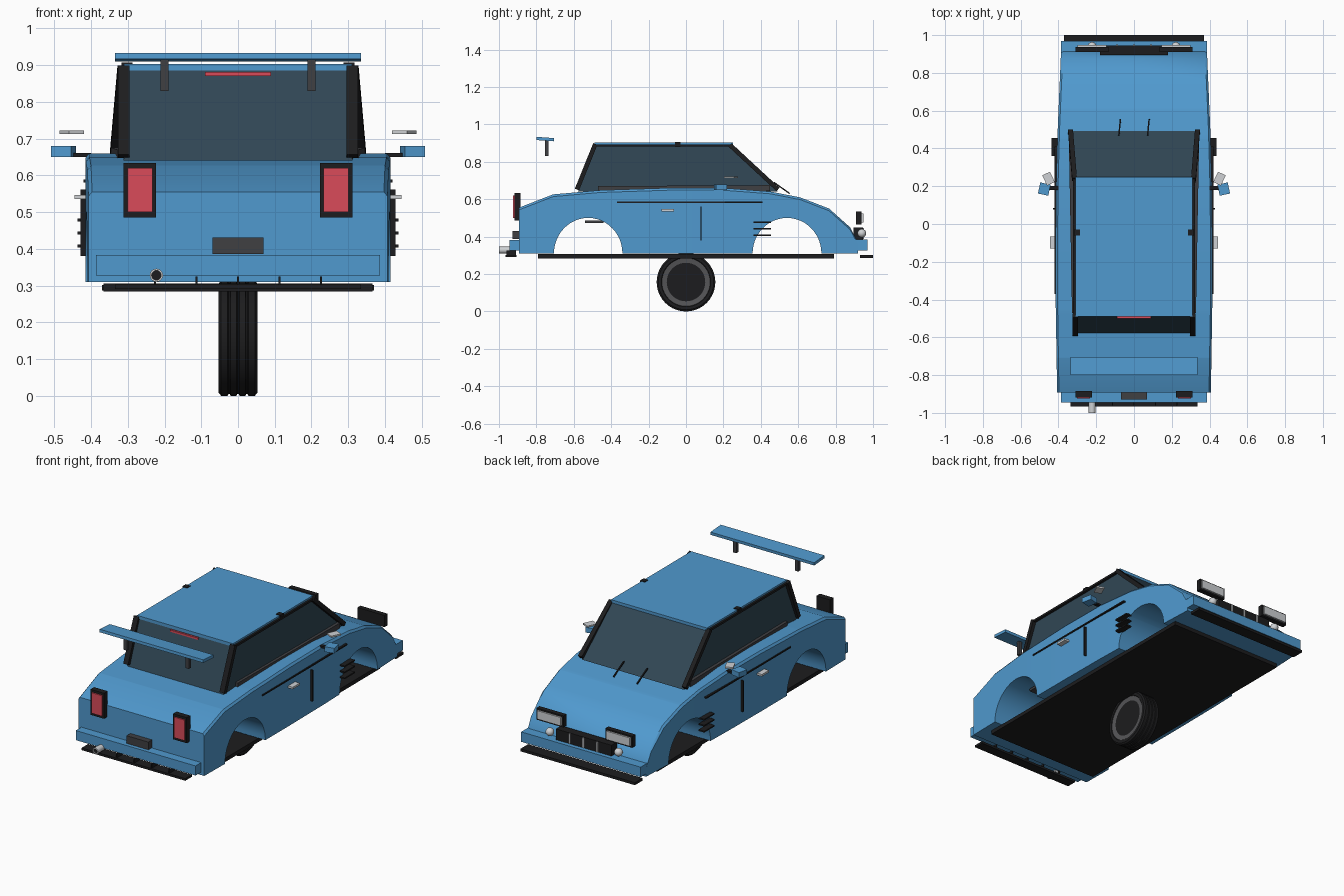
import bpy, bmesh
from math import cos, sin, pi, radians
from mathutils import Vector, Matrix

if "Cube" in bpy.data.objects:
    bpy.data.objects.remove(bpy.data.objects["Cube"])


def material(name, rgb):
    m = bpy.data.materials.new(name)
    m.diffuse_color = (*rgb, 1)
    m.use_nodes = True
    m.node_tree.nodes["Principled BSDF"].inputs["Base Color"].default_value = m.diffuse_color
    return m


BLUE = material("blue_paint", (0.08, 0.32, 0.62))
GLASS = material("tinted_glass", (0.03, 0.062, 0.09))
BLACK = material("black_trim", (0.012, 0.012, 0.013))
DARK = material("dark_grey", (0.05, 0.05, 0.055))
RIM = material("rim_grey", (0.09, 0.09, 0.095))
RED = material("red_lens", (0.7, 0.07, 0.1))
CHROME = material("chrome", (0.62, 0.64, 0.66))


def finish(name, bm, mat, smooth=False):
    bmesh.ops.recalc_face_normals(bm, faces=bm.faces)
    me = bpy.data.meshes.new(name)
    bm.to_mesh(me)
    bm.free()
    me.materials.append(mat)
    ob = bpy.data.objects.new(name, me)
    bpy.context.collection.objects.link(ob)
    if smooth:
        bpy.context.view_layer.objects.active = ob
        ob.select_set(True)
        bpy.ops.object.shade_smooth_by_angle(angle=radians(30))
        ob.select_set(False)
    return ob


def box(name, x, y, z, mat, rot=None):
    lo, hi = Vector((x[0], y[0], z[0])), Vector((x[1], y[1], z[1]))
    bm = bmesh.new()
    bmesh.ops.create_cube(bm, size=1)
    r = rot.to_4x4() if rot else Matrix()
    bm.transform(Matrix.Translation((lo + hi) / 2) @ r @ Matrix.Diagonal((*(hi - lo), 1)))
    return finish(name, bm, mat)


def pair(name, x, y, z, mat, angle=0):
    # mirrored boxes on both sides of the car
    for s, side in ((1, "right"), (-1, "left")):
        xs = sorted((s * x[0], s * x[1]))
        box(f"{name}_{side}", xs, y, z, mat, Matrix.Rotation(s * angle, 3, 'Z'))


def beam(name, a, b, wx, wt, mat):
    # square bar from a to b, mainly in the yz plane
    a, b = Vector(a), Vector(b)
    d = (b - a).normalized()
    side = Vector((1, 0, 0))
    n = d.cross(side).normalized()
    bm = bmesh.new()
    rings = [[bm.verts.new(p + side * wx / 2 * i + n * wt / 2 * j)
              for i, j in ((-1, -1), (1, -1), (1, 1), (-1, 1))] for p in (a, b)]
    for i in range(4):
        k = (i + 1) % 4
        bm.faces.new((rings[0][i], rings[0][k], rings[1][k], rings[1][i]))
    bm.faces.new(rings[0])
    bm.faces.new(rings[1])
    return finish(name, bm, mat)


def lathe(name, prof, matrix, mat, n=32):
    # profile of (axial, radius) turned around the x axis
    bm = bmesh.new()
    rings = [[bm.verts.new((x, r * cos(2 * pi * i / n), r * sin(2 * pi * i / n)))
              for i in range(n)] for x, r in prof]
    for p, q in zip(rings, rings[1:]):
        for i in range(n):
            k = (i + 1) % n
            bm.faces.new((p[i], p[k], q[k], q[i]))
    bm.faces.new(rings[0])
    bm.faces.new(rings[-1])
    bm.transform(matrix)
    return finish(name, bm, mat, True)


def interp(pts, y):
    for (a, u), (b, v) in zip(pts, pts[1:]):
        if y <= b:
            return u + (v - u) * max(0, y - a) / (b - a)
    return pts[-1][1]


# Body shell: cross-sections along y with arches cut into the lower edge
TOP = [(-0.893, 0.555), (-0.71, 0.626), (-0.46, 0.648), (-0.1, 0.66), (0.2, 0.66), (0.45, 0.641),
       (0.61, 0.61), (0.765, 0.55), (0.877, 0.45), (0.92, 0.37)]
WIDTH = [(-0.893, 0.407), (-0.4, 0.415), (0.1, 0.415), (0.5, 0.404), (0.92, 0.386)]
BASE = 0.31
ARCHES = ((-0.523, 0.183), (0.54, 0.184))
stations = {round(p[0], 4): BASE for p in TOP}
for c, r in ARCHES:
    for y in list(stations):
        if abs(y - c) < r:
            stations[y] = BASE + 0.19 * (1 - ((y - c) / r) ** 2) ** 0.5
    for i in range(25):
        t = pi * i / 24
        stations[round(c + r * cos(t), 4)] = BASE + 0.19 * sin(t)
bm = bmesh.new()
rows = []
for y, zb in sorted(stations.items()):
    w, zt = interp(WIDTH, y), interp(TOP, y)
    sec = [(w, zb), (w, zt - 0.012), (w - 0.01, zt), (-w + 0.01, zt), (-w, zt - 0.012), (-w, zb)]
    rows.append([bm.verts.new((x, y, z)) for x, z in sec])
for p, q in zip(rows, rows[1:]):
    for i in range(6):
        k = (i + 1) % 6
        bm.faces.new((p[i], p[k], q[k], q[i]))
bm.faces.new(rows[0])
bm.faces.new(rows[-1])
finish("body_shell", bm, BLUE, True)

# Cabin glass: tapered block
bm = bmesh.new()
bmesh.ops.create_cube(bm, size=2)
for v in bm.verts:
    front, up = v.co.y > 0, v.co.z > 0
    hw = 0.306 if up else (0.33 if front else 0.311)
    y = (0.248 if front else -0.487) if up else (0.492 if front else -0.578)
    v.co = (hw if v.co.x > 0 else -hw, y, 0.888 if up else 0.64)
finish("cabin_glass", bm, GLASS)

# Roof, pillars, rails and sills
box("roof", (-0.31, 0.31), (-0.49, 0.25), (0.885, 0.903), BLUE)
for s, side in ((1, "right"), (-1, "left")):
    beam(f"front_pillar_{side}", (s * 0.315, 0.235, 0.89), (s * 0.336, 0.492, 0.652), 0.026, 0.024, BLACK)
    beam(f"rear_pillar_{side}", (s * 0.311, -0.485, 0.895), (s * 0.311, -0.583, 0.652), 0.031, 0.024, BLACK)
    beam(f"roof_rail_{side}", (s * 0.314, -0.485, 0.887), (s * 0.314, 0.24, 0.887), 0.016, 0.012, BLACK)
    beam(f"window_sill_{side}", (s * 0.318, -0.47, 0.655), (s * 0.335, 0.45, 0.66), 0.02, 0.03, DARK)
pair("roof_clip", (0.287, 0.317), (-0.06, -0.03), (0.88, 0.907), BLACK)
box("high_brake_light", (-0.09, 0.09), (-0.5, -0.484), (0.87, 0.881), RED)
for x in (-0.08, 0.072):
    beam("wiper", (x, 0.47, 0.69), (x + 0.008, 0.555, 0.63), 0.007, 0.007, BLACK)

# Rear wing
tilt = Matrix.Rotation(radians(-4), 3, 'X')
box("rear_wing", (-0.335, 0.335), (-0.80, -0.705), (0.913, 0.93), BLUE, tilt)
pair("wing_strut", (0.189, 0.211), (-0.755, -0.735), (0.83, 0.918), DARK)

# Rear lights, plate, bumper, exhaust and diffuser
pair("tail_light_frame", (0.223, 0.311), (-0.918, -0.885), (0.485, 0.634), BLACK)
pair("tail_light_lens", (0.233, 0.301), (-0.925, -0.9), (0.5, 0.62), RED)
box("rear_bumper", (-0.387, 0.387), (-0.945, -0.885), (0.327, 0.383), BLUE)
box("rear_plate", (-0.07, 0.07), (-0.928, -0.885), (0.386, 0.431), DARK)
along_y = Matrix.Rotation(-pi / 2, 4, 'Z')
lathe("exhaust_pipe", [(-0.08, 0.018), (0, 0.018), (0, 0.013), (-0.02, 0.013)],
      Matrix.Translation((-0.222, -1.0, 0.328)) @ along_y, CHROME, 20)
lathe("exhaust_bore", [(-0.03, 0.013), (-0.005, 0.013)],
      Matrix.Translation((-0.222, -1.0, 0.328)) @ along_y, BLACK, 20)
box("rear_diffuser", (-0.335, 0.335), (-0.965, -0.905), (0.29, 0.303), BLACK)
for i in range(-2, 3):
    box("diffuser_fin", (i * 0.113 - 0.003, i * 0.113 + 0.003), (-0.96, -0.91), (0.295, 0.325), BLACK)

# Front bumper, splitter, grille and lamps
box("front_bumper", (-0.386, 0.386), (0.9, 0.97), (0.327, 0.385), BLUE)
box("front_splitter", (-0.37, 0.37), (0.93, 1.0), (0.287, 0.302), BLACK)
box("grille", (-0.18, 0.18), (0.895, 0.945), (0.385, 0.448), BLACK)
for i in (-1, 0, 1):
    box("grille_bar", (i * 0.09 - 0.005, i * 0.09 + 0.005), (0.94, 0.951), (0.388, 0.445), CHROME)
pair("headlight_housing", (0.135, 0.31), (0.91, 0.938), (0.465, 0.533), BLACK)
pair("headlight_lens", (0.146, 0.3), (0.93, 0.948), (0.475, 0.524), CHROME)
for s in (-1, 1):
    bm = bmesh.new()
    bmesh.ops.create_uvsphere(bm, u_segments=20, v_segments=12, radius=0.023,
                              matrix=Matrix.Translation((s * 0.222, 0.94, 0.418)))
    finish("fog_lamp", bm, CHROME, True)

# Side trim, door seams, handles and vents
pair("side_moulding", (0.4, 0.42), (-0.37, 0.41), (0.58, 0.588), BLACK)
pair("door_seam", (0.41, 0.428), (0.077, 0.084), (0.38, 0.562), BLACK)
pair("door_handle", (0.412, 0.445), (-0.13, -0.065), (0.535, 0.547), CHROME)
for z in (0.408, 0.443, 0.478):
    pair("side_vent", (0.4, 0.437), (0.36, 0.455), (z - 0.004, z + 0.004), BLACK)

# Door mirrors
pair("mirror_stalk", (0.4, 0.45), (0.18, 0.2), (0.65, 0.661), BLACK)
pair("mirror_housing", (0.447, 0.503), (0.155, 0.215), (0.65, 0.68), BLUE, radians(12))
pair("mirror_glass", (0.43, 0.475), (0.21, 0.27), (0.713, 0.722), CHROME, radians(-25))

# Floor and axle block seen in the rear arch
box("floor_plate", (-0.366, 0.366), (-0.79, 0.79), (0.284, 0.306), BLACK)
pair("arch_block", (0.2, 0.3), (-0.54, -0.44), (0.473, 0.487), DARK)

# Wheel: tyre with tread grooves, and rim discs
R = 0.157
half = [(0.046, 0.125), (0.053, 0.132), (0.053, 0.148), (0.046, R), (0.028, R), (0.026, R - 0.005),
        (0.022, R - 0.005), (0.02, R), (0.004, R), (0.002, R - 0.005)]
place = Matrix.Translation((0, 0, R))
lathe("tyre", [(-x, r) for x, r in half] + half[::-1], place, BLACK, 40)
lathe("wheel_rim", [(-0.044, 0.09), (-0.05, 0.129), (0.05, 0.129), (0.044, 0.09)], place, RIM, 40)
